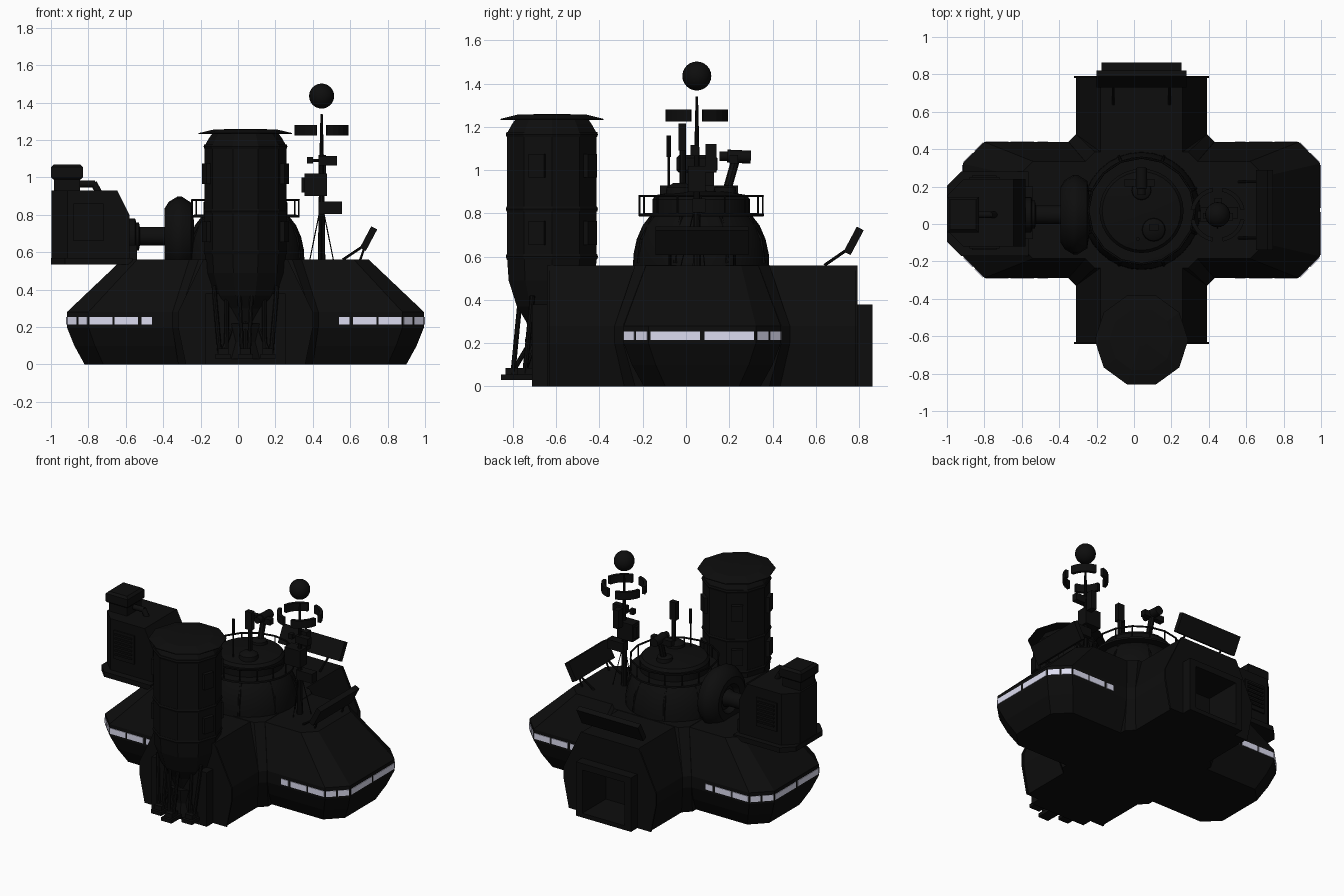
import bpy, bmesh
from math import pi, sin, cos, radians
from mathutils import Vector, Matrix

if "Cube" in bpy.data.objects:
    bpy.data.objects.remove(bpy.data.objects["Cube"])

def material(name, c):
    m = bpy.data.materials.new(name)
    m.diffuse_color = (*c, 1)
    m.use_nodes = True
    m.node_tree.nodes["Principled BSDF"].inputs["Base Color"].default_value = m.diffuse_color
    return m

DARK = material("dark_hull", (0.004, 0.004, 0.004))
LIGHT = material("window_light", (0.72, 0.72, 0.88))
CX, CY = 0.04, 0.075   # middle of the cross-shaped hull

def finish(name, bm, mat=DARK, smooth=False):
    bmesh.ops.remove_doubles(bm, verts=bm.verts, dist=1e-5)
    bmesh.ops.recalc_face_normals(bm, faces=bm.faces)
    me = bpy.data.meshes.new(name)
    bm.to_mesh(me)
    bm.free()
    ob = bpy.data.objects.new(name, me)
    bpy.context.collection.objects.link(ob)
    me.materials.append(mat)
    if smooth:
        bpy.ops.object.select_all(action='DESELECT')
        ob.select_set(True)
        bpy.context.view_layer.objects.active = ob
        bpy.ops.object.shade_smooth_by_angle(angle=radians(35))
    return ob

def loft(name, rings, mat=DARK, smooth=False, M=Matrix()):
    bm = bmesh.new()
    vs = [[bm.verts.new(M @ Vector(p)) for p in r] for r in rings]
    n = len(vs[0])
    for a, b in zip(vs, vs[1:]):
        for i in range(n):
            bm.faces.new((a[i], a[(i + 1) % n], b[(i + 1) % n], b[i]))
    bm.faces.new(vs[0])
    bm.faces.new(vs[-1])
    return finish(name, bm, mat, smooth)

def circle(r, z, seg):
    return [(r * cos(2 * pi * i / seg), r * sin(2 * pi * i / seg), z) for i in range(seg)]

def lathe(name, profile, centre=(0, 0, 0), seg=24, smooth=True, axis='Z'):
    M = Matrix.Translation(centre)
    if axis == 'X': M = M @ Matrix.Rotation(pi / 2, 4, 'Y')
    return loft(name, [circle(max(r, 1e-3), z, seg) for r, z in profile], DARK, smooth, M)

def box(name, lo, hi, M=Matrix()):
    (a, b, c), (d, e, f) = lo, hi
    return loft(name, [[(a, b, z), (d, b, z), (d, e, z), (a, e, z)] for z in (c, f)], DARK, False, M)

def rod(name, p, q, r, seg=8):
    p, q = Vector(p), Vector(q)
    M = Matrix.Translation(p) @ (q - p).to_track_quat('Z', 'Y').to_matrix().to_4x4()
    return loft(name, [circle(r, 0, seg), circle(r, (q - p).length, seg)], DARK, True, M)

def octagon(hx, hy, c, z):
    pts = [(hx, hy - c), (hx - c, hy), (c - hx, hy), (-hx, hy - c),
           (-hx, c - hy), (c - hx, -hy), (hx - c, -hy), (hx, c - hy)]
    return [(CX + x, CY + y, z) for x, y in pts]

# Side wings, and the core where the arms meet
loft("side_wings", [octagon(.86, .27, .10, 0), octagon(.915, .325, .11, .1), octagon(.955, .363, .115, .2),
                    octagon(.955, .363, .115, .28), octagon(.66, .26, .08, .56)])
loft("hull_core", [octagon(.36, .36, .05, 0), octagon(.39, .405, .04, .2),
                   octagon(.39, .405, .04, .28), octagon(.30, .31, .05, .562)])

# Front and back arms with end frames
def arm_ring(y, g=0):
    half = [(.31, 0), (.35, .2), (.35, .28), (.22, .56)]
    pts = half + [(-x, z) for x, z in reversed(half)]
    return [(CX + x * (1 + g), y, z) for x, z in pts]
hollow = [loft("front_back_arms", [arm_ring(-.635), arm_ring(.785)])]
for s, n in ((-1, "front"), (1, "back")):
    y = CY + s * .705
    hollow.append(loft(n + "_end_frame", [arm_ring(y, .03), arm_ring(y + s * .012, .03)]))
    hollow.append(box(n + "_door_housing", (CX - .215, CY + s * .74 - .0475, 0), (CX + .215, CY + s * .74 + .0475, .38)))

# Hangar opening in the back arm
cutter = loft("hangar_cutter", [[(CX + sx * .165, y, z) for sx, z in ((-1, .03), (1, .03), (1, .335), (-1, .335))]
                                for y in (.60, .95)])
cutter.hide_render = True
cutter.hide_set(True)
for ob in hollow:
    if not ob.name.startswith("front_e") and not ob.name.startswith("front_d"):
        m = ob.modifiers.new("hangar", 'BOOLEAN')
        m.object, m.operation = cutter, 'DIFFERENCE'

# Window bands around the wing ends
def strip(p, q):
    p, q = Vector((*p, .235)), Vector((*q, .235))
    d = (q - p).normalized()
    n = Vector((-d.y, d.x, 0)) * .004
    loft("window", [[e + n * a + Vector((0, 0, b)) for a, b in ((-1, -.02), (1, -.02), (1, .02), (-1, .02))]
                    for e in (p, q)], LIGHT)
for sx in (-1, 1):
    for sy in (-1, 1):
        for a, b in (((.50, .363), (.555, .363)), ((.575, .363), (.70, .363)), ((.712, .363), (.835, .363)),
                     ((.845, .358), (.89, .313)), ((.90, .303), (.95, .253)), ((.955, .24), (.955, .01))):
            strip((CX + sx * a[0], CY + sy * a[1]), (CX + sx * b[0], CY + sy * b[1]))

# Ten-sided tower over the front arm
T = (CX, -.62, 0)
lathe("tower_body", [(.09, .2), (.125, .3), (.17, .37), (.21, .49), (.218, .6), (.218, 1.17), (.195, 1.21), (.17, 1.245)], T, 10, False)
lathe("tower_roof", [(.25, 1.232), (.25, 1.237), (.17, 1.256), (.03, 1.26)], T, 10, False)
for z in (.6, .82, 1.165):
    lathe("tower_band", [(.22, z - .012), (.224, z), (.22, z + .012)], T, 10, False)
for k in (-72, 72, 144, -144):
    for z in (.71, 1.02):
        M = Matrix.Translation(T) @ Matrix.Rotation(radians(k), 4, 'Z')
        box("tower_pod", (-.037, -.232, z - .055), (.037, -.19, z + .055), M)
lathe("tower_nozzle", [(.1, .03), (.085, .12), (.1, .22)], (CX, -.65, 0), 10, False)

# Tower legs: one in front, one on each side
for x, y in ((CX, -.80), (CX - .12, -.745), (CX + .12, -.745)):
    s = (x - CX) * .4
    for d in (-.035, .035):
        rod("tower_leg", (x + d * .5, y, .06), (x + s * .3 + d, y + .035, .42), .012)
    rod("tower_leg_brace", (x, y, .07), (CX + s, -.68, .27), .011)
    box("tower_foot", (x - .04, y - .055, .03), (x + .04, y + .055, .055))
    box("tower_foot_block", (x - .028, y - .035, .05), (x + .028, y + .035, .085))

# Central dome, deck and railing
D = (CX, .07, 0)
lathe("dome", [(.315, .55), (.313, .61), (.298, .68), (.27, .745), (.235, .79)], D, 32)
lathe("dome_deck", [(.26, .785), (.29, .787), (.29, .80), (.22, .802)], D, 32)
lathe("dome_drum", [(.225, .79), (.225, .865), (.21, .885), (.12, .90), (.02, .905)], D, 32)
N = 16
rail = [(CX + .285 * cos(2 * pi * i / N), .07 + .285 * sin(2 * pi * i / N)) for i in range(N)]
for i, (x, y) in enumerate(rail):
    rod("railing_post", (x, y, .79), (x, y, .88), .005, 6)
    rod("railing_bar", (x, y, .88), (*rail[(i + 1) % N], .88), .006, 6)
    if i % 2:
        a = 2 * pi * i / N
        pts = [(CX + r * cos(a), .07 + r * sin(a), z) for r, z in ((.314, .57), (.299, .68), (.236, .79))]
        for p, q in zip(pts, pts[1:]):
            rod("dome_rib", p, q, .008, 6)

# Telescope, flat antenna and aerial on the dome
lathe("telescope_base", [(.055, .88), (.05, .92), (.03, .93)], (CX, .18, 0), 16)
rod("telescope_stalk", (CX, .19, .91), (CX, .23, 1.05), .02)
rod("telescope_tube", (CX, .19, 1.065), (CX, .30, 1.06), .03, 16)
rod("telescope_lens_hood", (CX, .155, 1.065), (CX, .20, 1.065), .022, 16)
box("telescope_mount", (CX - .09, .20, 1.03), (CX + .07, .24, 1.07))
lathe("antenna_base", [(.065, .88), (.06, .92), (.03, .94)], (.105, -.03, 0), 16)
rod("antenna_stalk", (.105, -.015, .92), (.105, -.015, 1.1), .014)
box("flat_antenna", (.08, -.035, 1.09), (.13, .0, 1.215))
rod("aerial", (.02, -.08, .87), (.02, -.08, 1.16), .005)
rod("aerial_tip", (.02, -.08, 1.06), (.02, -.08, 1.16), .01)

# Sensor mast
MX, MY = .447, .05
lathe("mast", [(.02, .55), (.016, .85), (.012, 1.1), (.006, 1.34)], (MX, MY, 0), 10)
lathe("mast_ball", [(.067 * sin(pi * i / 12), 1.435 - .067 * cos(pi * i / 12)) for i in range(13)], (MX, MY, 0), 24)
for k in range(4):
    rings = []
    for j in range(6):
        a = radians(k * 90 + 11 + j * 68 / 5)
        rings.append([(MX + r * cos(a), MY + r * sin(a), z)
                      for r, z in ((.125, 1.225), (.147, 1.225), (.147, 1.28), (.125, 1.28))])
    loft("mast_curved_panel", rings)
for k in range(3):
    a = radians(30 + 120 * k)
    rod("mast_guy_wire", (MX, MY, .87), (MX + .075 * cos(a), MY + .075 * sin(a), .55), .003, 6)
for lo, hi in (((.43, .02, 1.065), (.53, .06, 1.115)), ((.37, .03, 1.075), (.40, .06, 1.11)),
               ((.355, .01, .90), (.475, .09, 1.02)), ((.43, .03, .805), (.555, .09, .87)),
               ((.43, .09, .99), (.47, .14, 1.12)), ((.34, .03, .92), (.36, .07, 1.0))):
    box("mast_instrument", lo, hi)
rod("mast_instrument_arm", (.38, .045, 1.09), (.45, .045, 1.09), .008)

# Tilted solar panels on the right wing and back arm
box("right_solar_panel", (-.018, -.215, -.065), (.018, .215, .065),
    Matrix.Translation((.698, CY, .673)) @ Matrix.Rotation(radians(28), 4, 'Y'))
box("back_solar_panel", (-.24, -.018, -.065), (.24, .018, .065),
    Matrix.Translation((CX, .775, .673)) @ Matrix.Rotation(radians(-28), 4, 'X'))
for s in (-.15, .15):
    rod("right_panel_strut", (.56, CY + s, .56), (.695, CY + s, .65), .007)
    rod("right_panel_leg", (.65, CY + s, .55), (.685, CY + s, .65), .006)
    rod("back_panel_strut", (CX + s, .64, .56), (CX + s, .77, .65), .007)

# Generator over the left wing, with chamfered outer corners
def pod_ring(x0, x1, y0, y1, c, z):
    return [(x0, y0 + c, z), (x0 + c, y0, z), (x1, y0, z), (x1, y1, z), (x0 + c, y1, z), (x0, y1 - c, z)]
loft("generator_body", [pod_ring(-.997, x, -.12, .24, .085, z) for x, z in ((-.58, .56), (-.58, .80), (-.645, .93))])
loft("generator_base", [pod_ring(-1, -.565, -.17, .28, .075, z) for z in (.535, .57)])
for y in (-.12, .24):
    box("generator_vent_frame", (-.88, y - .01, .66), (-.72, y + .01, .86))
    for k in range(6):
        box("generator_vent_slat", (-.865, y - .018, .69 + k * .028), (-.735, y + .018, .702 + k * .028))
box("generator_brace", (-.62, -.08, .53), (-.54, .20, .64))
box("chimney", (-.985, -.03, .92), (-.845, .13, 1.0))
loft("chimney_cap", [[(-.915 + sx * h, .05 + sy * (h + .01), z) for sx, sy in ((-1, -1), (1, -1), (1, 1), (-1, 1))]
                     for h, z in ((.075, .99), (.085, 1.0), (.085, 1.055), (.07, 1.07))])
rod("exhaust_pipe", (-.86, .05, .965), (-.765, .05, .965), .018, 12)
rod("exhaust_elbow", (-.772, .05, .972), (-.745, .05, .92), .018, 12)

# Drive shaft and turbine wheel between generator and dome
W = (0, .05, .685)
lathe("drive_shaft", [(.075, -.59), (.075, -.53), (.05, -.525), (.05, -.39), (.06, -.36)], W, 20, True, 'X')
lathe("shaft_collar", [(.095, -.585), (.095, -.55), (.08, -.545)], W, 20, True, 'X')
lathe("turbine_wheel", [(.08, -.35), (.10, -.385), (.15, -.392), (.185, -.37), (.212, -.325),
                        (.212, -.30), (.18, -.25), (.08, -.235)], W, 20, True, 'X')
